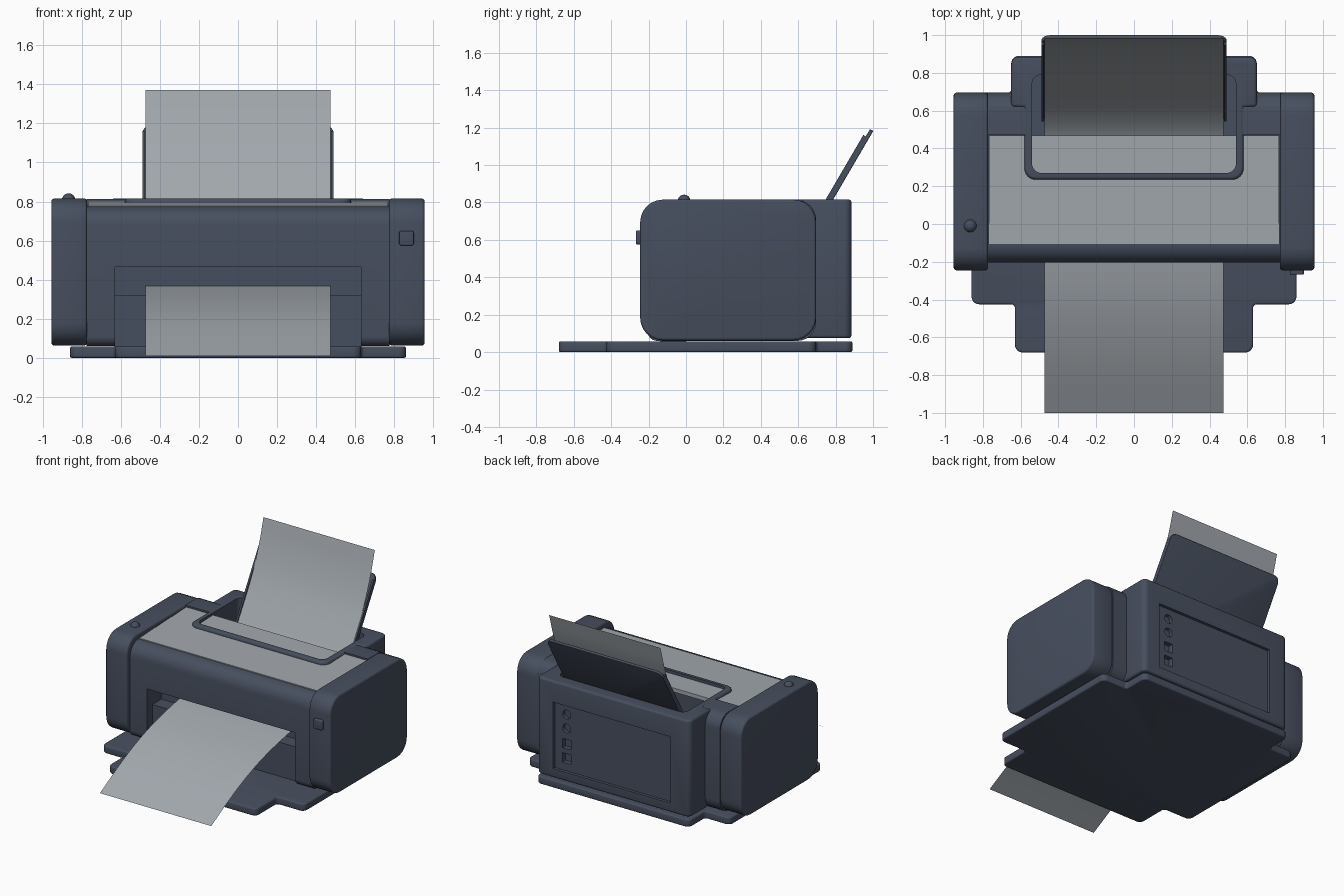
import bpy, bmesh, math
from mathutils import Vector

if "Cube" in bpy.data.objects:
    bpy.data.objects.remove(bpy.data.objects["Cube"])


def material(name, rgb):
    m = bpy.data.materials.new(name)
    m.diffuse_color = (*rgb, 1)
    m.use_nodes = True
    m.node_tree.nodes["Principled BSDF"].inputs["Base Color"].default_value = m.diffuse_color
    return m


SLATE = material("dark slate plastic", (0.062, 0.077, 0.112))
GREY = material("light grey", (0.36, 0.39, 0.42))


def fillet(pts, steps=6):
    """Round polygon corners; each point is (u, v) or (u, v, radius)."""
    out = []
    for i, p in enumerate(pts):
        r = p[2] if len(p) > 2 else 0
        c = Vector(p[:2])
        if not r:
            out.append(tuple(c))
            continue
        d1 = (Vector(pts[i - 1][:2]) - c).normalized()
        d2 = (Vector(pts[(i + 1) % len(pts)][:2]) - c).normalized()
        half = d1.angle(d2) / 2
        centre = c + (d1 + d2).normalized() * r / math.sin(half)
        a = c + d1 * r / math.tan(half) - centre
        b = c + d2 * r / math.tan(half) - centre
        for k in range(steps + 1):
            t = k / steps
            total = math.pi - 2 * half
            w = (a * math.sin((1 - t) * total) + b * math.sin(t * total)) / math.sin(total)
            out.append(tuple(centre + w))
    return out


def box(u0, u1, v0, v1, r=0):
    return fillet([(u0, v0, r), (u1, v0, r), (u1, v1, r), (u0, v1, r)])


def apply(ob, mod):
    bpy.context.view_layer.objects.active = ob
    bpy.ops.object.modifier_apply(modifier=mod.name)


def smooth(ob, angle=35):
    bpy.ops.object.select_all(action='DESELECT')
    ob.select_set(True)
    bpy.context.view_layer.objects.active = ob
    bpy.ops.object.shade_smooth_by_angle(angle=math.radians(angle))


def make(name, bm, mat):
    me = bpy.data.meshes.new(name)
    bm.to_mesh(me)
    bm.free()
    me.materials.append(mat)
    ob = bpy.data.objects.new(name, me)
    bpy.context.collection.objects.link(ob)
    return ob


def prism(name, pts, axis, lo, hi, mat=SLATE, bevel=0):
    """Extrude an outline along an axis: x uses (y,z), y uses (x,z), z uses (x,y)."""
    place = {'x': lambda u, v, w: (w, u, v),
             'y': lambda u, v, w: (u, w, v),
             'z': lambda u, v, w: (u, v, w)}[axis]
    bm = bmesh.new()
    a = [bm.verts.new(place(u, v, lo)) for u, v in pts]
    b = [bm.verts.new(place(u, v, hi)) for u, v in pts]
    n = len(pts)
    bm.faces.new(a)
    bm.faces.new(b[::-1])
    for i in range(n):
        j = (i + 1) % n
        bm.faces.new((a[i], b[i], b[j], a[j]))
    bmesh.ops.recalc_face_normals(bm, faces=bm.faces)
    ob = make(name, bm, mat)
    if bevel:
        m = ob.modifiers.new("bevel", 'BEVEL')
        m.width, m.segments = bevel, 3
        m.limit_method, m.angle_limit = 'ANGLE', math.radians(40)
        m.use_clamp_overlap = False
        apply(ob, m)
    smooth(ob)
    return ob


def cut(ob, *args):
    cutter = prism("cutter", *args)
    cutter.hide_render = True
    m = ob.modifiers.new("cut", 'BOOLEAN')
    m.operation, m.object, m.solver = 'DIFFERENCE', cutter, 'EXACT'
    apply(ob, m)
    bpy.data.objects.remove(cutter)


def mirrored(half):
    """Complete a right-hand outline with its mirror image."""
    return fillet(half + [(-p[0], *p[1:]) for p in reversed(half)])


# Stepped base plate
prism("base_plate", mirrored([
    (0.63, -0.68, 0.04), (0.63, -0.425, 0.02), (0.86, -0.425, 0.04),
    (0.86, 0.695, 0.04), (0.65, 0.695, 0.02), (0.65, 0.89, 0.04)]),
    'z', 0.0, 0.058, bevel=0.01)

# Side housings
for side, name in ((1, "right_housing"), (-1, "left_housing")):
    lo, hi = sorted((side * 0.773, side * 0.955))
    prism(name, box(-0.245, 0.695, 0.063, 0.815, 0.12), 'x', lo, hi, bevel=0.014)

# Middle body with paper outlet and feed hopper
HOPPER = box(-0.54, 0.54, 0.27, 0.79, 0.05)
body = prism("middle_body", fillet([
    (-0.205, 0.06, 0.05), (-0.205, 0.772, 0.1), (0.47, 0.787),
    (0.47, 0.812), (0.695, 0.812, 0.1), (0.695, 0.06, 0.1)]), 'x', -0.775, 0.775)
cut(body, box(-0.63, 0.63, 0.03, 0.465), 'y', -0.4, -0.03)
cut(body, HOPPER, 'z', 0.33, 0.95)
smooth(body)
prism("outlet_ledge", box(-0.632, 0.632, 0.058, 0.32), 'y', -0.14, 0.0)

# Rear housing with hopper rim, back panel and ports
rear = prism("rear_housing", mirrored([
    (0.58, 0.235, 0.06), (0.58, 0.62), (0.65, 0.62), (0.65, 0.885, 0.04)]),
    'z', 0.075, 0.816, SLATE, 0.016)
cut(rear, HOPPER, 'z', 0.33, 0.95)
cut(rear, box(-0.49, 0.51, 0.145, 0.655), 'y', 0.862, 0.95)
for z in (0.577, 0.47):
    cut(rear, box(0.376, 0.444, z - 0.034, z + 0.034, 0.0335), 'y', 0.835, 0.95)
for z in (0.35, 0.24):
    cut(rear, box(0.375, 0.445, z - 0.036, z + 0.036), 'y', 0.825, 0.95)
smooth(rear)

# Light top lid, slightly sloped
prism("top_lid", [(-0.105, 0.765), (-0.105, 0.781), (0.468, 0.8), (0.468, 0.77)],
      'x', -0.767, 0.767, GREY)

# Power button and top knob
prism("power_button", box(0.825, 0.9, 0.575, 0.65, 0.012), 'y', -0.268, -0.23, bevel=0.006)
bm = bmesh.new()
bmesh.ops.create_uvsphere(bm, u_segments=24, v_segments=12, radius=0.034)
knob = make("top_knob", bm, SLATE)
knob.location = (-0.867, -0.01, 0.808)
smooth(knob)

# Paper support tray with side rails, leaning back
TILT, LENGTH = math.radians(59.7), 0.85
tray = [prism("support_tray", fillet([
    (-0.49, 0), (0.49, 0), (0.49, LENGTH, 0.05), (-0.49, LENGTH, 0.05)]),
    'z', -0.035, -0.015, bevel=0.004)]
for s, name in ((1, "right_rail"), (-1, "left_rail")):
    lo, hi = sorted((s * 0.476, s * 0.49))
    tray.append(prism(name, box(lo, hi, 0, LENGTH - 0.045), 'z', -0.03, 0.0))
for ob in tray:
    ob.rotation_euler.x = TILT
    ob.location = (0, 0.971 - LENGTH * math.cos(TILT), 1.2 - LENGTH * math.sin(TILT))

# Paper sheet running through the machine
path = [Vector(p) for p in (
    (0.985, 1.372), (0.935, 1.2), (0.858, 1.005), (0.75, 0.81), (0.61, 0.595),
    (0.45, 0.45), (0.25, 0.385), (0, 0.372), (-0.245, 0.325), (-0.45, 0.268),
    (-0.65, 0.19), (-0.83, 0.102), (-1, 0.01))]
path = [2 * path[0] - path[1]] + path + [2 * path[-1] - path[-2]]
curve = []
for i in range(1, len(path) - 2):
    p0, p1, p2, p3 = path[i - 1:i + 3]
    for k in range(5):
        t = k / 5
        curve.append(0.5 * (2 * p1 + (p2 - p0) * t + (2 * p0 - 5 * p1 + 4 * p2 - p3) * t * t
                            + (3 * p1 - p0 - 3 * p2 + p3) * t ** 3))
curve.append(path[-2])
bm = bmesh.new()
rows = [[bm.verts.new((x, p.x, p.y)) for x in (-0.473, 0.473)] for p in curve]
for a, b in zip(rows, rows[1:]):
    bm.faces.new((a[0], b[0], b[1], a[1]))
smooth(make("paper_sheet", bm, GREY))
